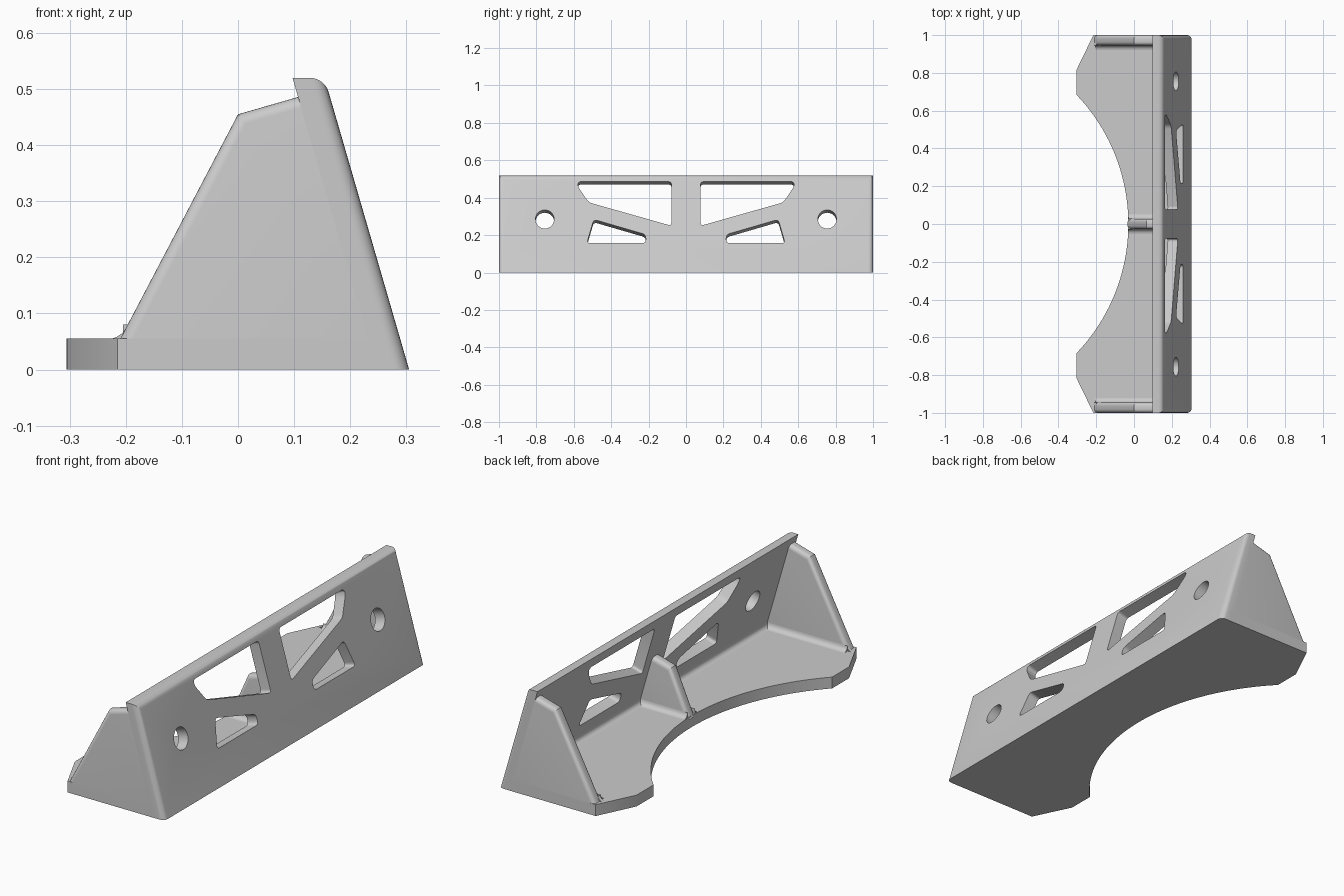
import bpy, bmesh, math
from mathutils import Vector

if "Cube" in bpy.data.objects:
    bpy.data.objects.remove(bpy.data.objects["Cube"])

LEAN = 0.29          # sideways run of the panel per unit of height
BASE_TOP = 0.055
FRONT_X = 0.305
DEPTH = 0.057        # panel depth measured along x
HEIGHT = 0.52

grey = bpy.data.materials.new("light grey")
grey.use_nodes = True
colour = (0.6, 0.6, 0.6, 1)
grey.diffuse_color = colour
grey.node_tree.nodes["Principled BSDF"].inputs["Base Color"].default_value = colour


def add_prism(bm, points, direction):
    """Closed solid from an outline swept along a direction."""
    near = [bm.verts.new(p) for p in points]
    far = [bm.verts.new(Vector(p) + direction) for p in points]
    bm.faces.new(near[::-1])
    bm.faces.new(far)
    for i in range(len(near)):
        bm.faces.new((near[i - 1], near[i], far[i], far[i - 1]))
    bmesh.ops.recalc_face_normals(bm, faces=bm.faces[:])


def finish(name, bm):
    bmesh.ops.recalc_face_normals(bm, faces=bm.faces[:])
    mesh = bpy.data.meshes.new(name)
    bm.to_mesh(mesh)
    bm.free()
    mesh.materials.append(grey)
    obj = bpy.data.objects.new(name, mesh)
    bpy.context.collection.objects.link(obj)
    bpy.ops.object.select_all(action='DESELECT')
    obj.select_set(True)
    bpy.context.view_layer.objects.active = obj
    bpy.ops.object.shade_smooth_by_angle(angle=math.radians(30))


def round_edges(bm, test, radius):
    edges = [e for e in bm.edges if test(e.verts[0].co, e.verts[1].co)]
    bmesh.ops.bevel(bm, geom=edges, offset=radius, segments=6, profile=0.5,
                    affect='EDGES', clamp_overlap=True)


def soften(points, cut, steps=5):
    """Round the corners of a flat outline."""
    points = [Vector(p) for p in points]
    out = []
    for i, p in enumerate(points):
        before, after = points[i - 1], points[(i + 1) % len(points)]
        a = p + (before - p).normalized() * cut
        b = p + (after - p).normalized() * cut
        for k in range(steps + 1):
            t = k / steps
            out.append(a * (1 - t) ** 2 + p * 2 * t * (1 - t) + b * t ** 2)
    return out


def cove(radius, steps=5):
    """Concave quarter section, corner at the origin."""
    arc = [math.pi / 2 * i / steps for i in range(steps + 1)]
    return [(0, 0)] + [(radius * (1 - math.sin(a)), radius * (1 - math.cos(a)))
                       for a in arc]


# Base plate with clipped corners and a large arc cut from its edge
radius, reach = 0.99, math.asin(0.685 / 0.99)
steps = 40
arc = [(-0.03 - radius + radius * math.cos(a), radius * math.sin(a))
       for a in (reach * (1 - 2 * i / steps) for i in range(steps + 1))]
outline = [(0.255, 1), (-0.215, 1), (-FRONT_X, 0.815)] + arc
outline += [(-FRONT_X, -0.815), (-0.215, -1), (0.255, -1)]
bm = bmesh.new()
add_prism(bm, [(x, y, 0) for x, y in outline], Vector((0, 0, BASE_TOP)))
finish("base_plate", bm)


# Leaning panel with rounded outer top and end edges
def outer_x(z):
    return FRONT_X - LEAN * z


def on_outer(p):
    return abs(p.x - outer_x(p.z)) < 1e-4


bm = bmesh.new()
section = [(outer_x(0), 0), (outer_x(HEIGHT), HEIGHT),
           (outer_x(HEIGHT) - DEPTH, HEIGHT), (outer_x(0) - DEPTH, 0)]
add_prism(bm, [(x, -1, z) for x, z in section], Vector((0, 2, 0)))
round_edges(bm, lambda a, b: on_outer(a) and on_outer(b) and a.z + b.z > 0.1, 0.025)

# Windows and bolt holes, running square through the panel
normal = Vector((1, 0, LEAN)).normalized()
through = normal * -DEPTH * normal.x
upper = soften([(0.078, 0.25), (0.078, 0.486), (0.578, 0.486),
                (0.578, 0.46), (0.52, 0.375)], 0.018)
lower = soften([(0.215, 0.157), (0.53, 0.157), (0.493, 0.284), (0.215, 0.203)], 0.02)
bolt = [(0.755 + 0.05 * math.cos(t), 0.285 + 0.05 * math.sin(t))
        for t in (math.tau * i / 32 for i in range(32))]
bm.normal_update()
skins = [max((f for f in bm.faces if f.normal.dot(normal * s) > 0.99),
             key=lambda f: f.calc_area()) for s in (1, -1)]
rims = [list(f.edges) for f in skins]
bmesh.ops.delete(bm, geom=skins, context='FACES_ONLY')
for side in (1, -1):
    for shape in (upper, lower, bolt):
        loop = [Vector((outer_x(z), side * y, z)) for y, z in shape]
        near = [bm.verts.new(p) for p in loop]
        far = [bm.verts.new(p + through) for p in loop]
        for i in range(len(near)):
            bm.faces.new((near[i - 1], near[i], far[i], far[i - 1]))
            rims[0].append(bm.edges.get((near[i - 1], near[i])))
            rims[1].append(bm.edges.get((far[i - 1], far[i])))
for rim, way in zip(rims, (1, -1)):
    bmesh.ops.triangle_fill(bm, edges=rim, use_beauty=True, normal=normal * way)
finish("leaning_panel", bm)


# Upright ribs with rounded upper edges
def rib(name, foot, peak, top, y):
    bm = bmesh.new()
    crest = [(foot, BASE_TOP - 0.01), peak, top]
    add_prism(bm, [(x, y - 0.0275, z) for x, z in crest + [(0.25, 0.02)]],
              Vector((0, 0.055, 0)))

    def on_crest(p):
        return any(abs(p.x - x) + abs(p.z - z) < 1e-4 for x, z in crest)

    round_edges(bm, lambda a, b: on_crest(a) and on_crest(b) and abs(a.y - b.y) < 1e-4, 0.02)
    finish(name, bm)


end_y = 0.9725
for name, y in (("right_end_rib", -end_y), ("left_end_rib", end_y)):
    rib(name, -0.215, (0, 0.455), (0.125, 0.491), y)
rib("middle_rib", -0.034, (0.065, 0.27), (0.18, 0.303), 0)

# Coves where the ribs and the panel meet the base
bm = bmesh.new()
for y, side, x in ((0.945, -1, -0.205), (-0.945, 1, -0.205),
                   (0.0275, 1, -0.028), (-0.0275, -1, -0.028)):
    add_prism(bm, [(x, y + side * a, BASE_TOP + b) for a, b in cove(0.025)],
              Vector((0.24 - x, 0, 0)))
wall = outer_x(BASE_TOP) - DEPTH
add_prism(bm, [(wall - a - LEAN * b, -0.96, BASE_TOP + b) for a, b in cove(0.03)],
          Vector((0, 1.92, 0)))
# Small coves at the rib feet
for y in (-0.962, 0.945):
    add_prism(bm, [(-0.209 - a + 0.5 * b, y, BASE_TOP + b) for a, b in cove(0.02)],
              Vector((0, 0.017, 0)))
finish("joint_coves", bm)
